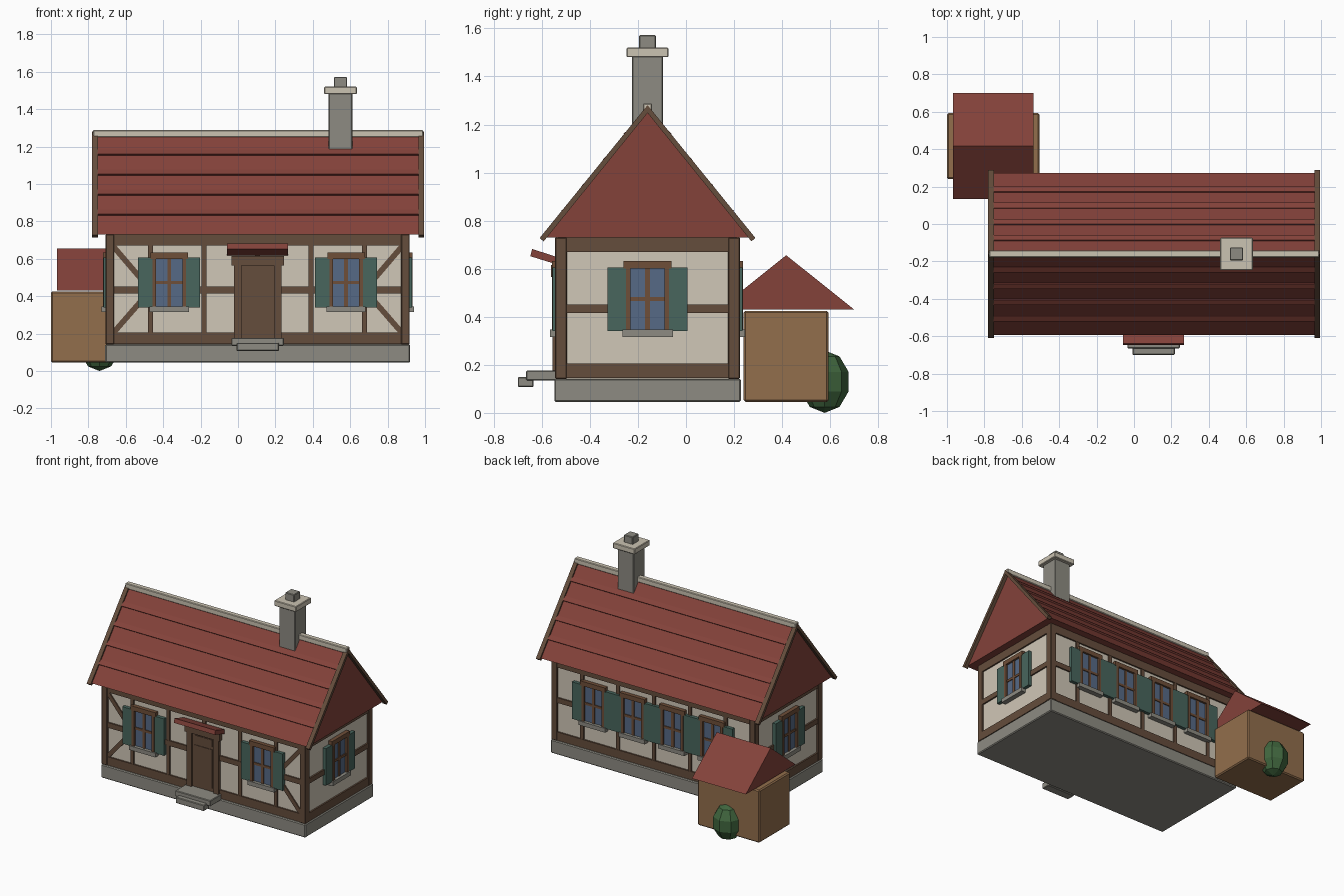
import bpy, bmesh, math
from mathutils import Vector, Matrix

if "Cube" in bpy.data.objects:
    bpy.data.objects.remove(bpy.data.objects["Cube"])


def material(name, rgb):
    m = bpy.data.materials.new(name)
    lin = [((c / 255 + 0.055) / 1.055) ** 2.4 for c in rgb]
    m.diffuse_color = (*lin, 1)
    m.use_nodes = True
    m.node_tree.nodes["Principled BSDF"].inputs["Base Color"].default_value = m.diffuse_color
    return m


RED = material("roof_red", (132, 66, 58))
PLASTER = material("plaster_cream", (208, 199, 183))
TRIM = material("pale_stone", (203, 195, 178))
TIMBER = material("dark_timber", (101, 77, 60))
FRAME = material("frame_brown", (110, 78, 56))
STONE = material("grey_stone", (141, 139, 130))
SHUTTER = material("shutter_green", (72, 102, 93))
GLASS = material("glass_blue", (86, 106, 134))
SHED = material("shed_wood", (146, 110, 76))
LEAF = material("leaf_green", (64, 102, 62))

CX, CY = 0.105, -0.16          # house centre
HX, HY = 0.80, 0.37            # half size of the plaster walls


def finish(name, bm, mat, bevel=0):
    bmesh.ops.recalc_face_normals(bm, faces=bm.faces)
    me = bpy.data.meshes.new(name)
    bm.to_mesh(me)
    bm.free()
    me.materials.append(mat)
    ob = bpy.data.objects.new(name, me)
    bpy.context.collection.objects.link(ob)
    if bevel:
        mod = ob.modifiers.new("soft_edge", 'BEVEL')
        mod.width, mod.segments = bevel, 1
    return ob


def add_prism(bm, pts, to3d, d0, d1):
    """Extrude a 2D outline between two depths, placed by to3d(u, z, d)."""
    a = [bm.verts.new(to3d(u, z, d0)) for u, z in pts]
    b = [bm.verts.new(to3d(u, z, d1)) for u, z in pts]
    bm.faces.new(a)
    bm.faces.new(b[::-1])
    for i in range(len(pts)):
        j = (i + 1) % len(pts)
        bm.faces.new((a[i], a[j], b[j], b[i]))


def rect(u0, u1, z0, z1):
    return [(u0, z0), (u1, z0), (u1, z1), (u0, z1)]


def along_x(u, z, d):
    return Vector((d, u, z))


def box(name, x0, x1, y0, y1, z0, z1, mat, bevel=0.004):
    bm = bmesh.new()
    add_prism(bm, rect(y0, y1, z0, z1), along_x, x0, x1)
    return finish(name, bm, mat, bevel)


# u runs along a wall from its centre, d runs outwards from the plaster
WALLS = {
    "front": lambda u, z, d: Vector((CX + u, CY - HY - d, z)),
    "back": lambda u, z, d: Vector((CX + u, CY + HY + d, z)),
    "right": lambda u, z, d: Vector((CX + HX + d, CY + u, z)),
    "left": lambda u, z, d: Vector((CX - HX - d, CY + u, z)),
}


def wall_part(name, wall, outlines, d, mat, d0=-0.01):
    bm = bmesh.new()
    for pts in outlines:
        add_prism(bm, pts, WALLS[wall], d0, d)
    return finish(f"{wall}_{name}", bm, mat)


def strip(p, q, w):
    p, q = Vector(p), Vector(q)
    n = (q - p).orthogonal().normalized() * w / 2
    return [tuple(v) for v in (p + n, q + n, q - n, p - n)]


# Foundation and plaster body
box("foundation", CX - 0.815, CX + 0.815, CY - 0.388, CY + 0.388, 0.045, 0.142, STONE, 0.006)
box("plaster_walls", CX - HX, CX + HX, CY - HY, CY + HY, 0.14, 0.735, PLASTER, 0)

# Corner posts
for sx in (-1, 1):
    for sy in (-1, 1):
        x, y = CX + sx * 0.79, CY + sy * 0.36
        box("corner_post", x - 0.023, x + 0.023, y - 0.025, y + 0.025, 0.142, 0.73, TIMBER)

# Rails, studs and diagonal braces
for wall in WALLS:
    h = HX if wall in ("front", "back") else HY
    rails = [rect(-h, h, *z) for z in ((0.145, 0.205), (0.415, 0.452), (0.67, 0.73))]
    wall_part("rails", wall, rails, 0.011, TIMBER)
for wall in ("front", "back"):
    studs = [rect(i * 0.286 - 0.013, i * 0.286 + 0.013, 0.2, 0.68) for i in range(-2, 3)]
    wall_part("studs", wall, studs, 0.009, TIMBER)
braces = []
for s in (-1, 1):
    braces += [strip((s * 0.775, z0), (s * 0.572, 0.433), 0.03) for z0 in (0.20, 0.67)]
wall_part("braces", "front", braces, 0.008, TIMBER)


# Windows with shutters
def window(wall, c):
    wall_part("window_glass", wall, [rect(c - 0.085, c + 0.085, 0.34, 0.61)], 0.013, GLASS)
    bars = [rect(c - 0.09, c - 0.07, 0.34, 0.605), rect(c + 0.07, c + 0.09, 0.34, 0.605),
            rect(c - 0.1, c + 0.1, 0.6, 0.633)]
    wall_part("window_frame", wall, bars, 0.028, FRAME)
    wall_part("window_mullions", wall, [rect(c - 0.01, c + 0.01, 0.34, 0.605),
              rect(c - 0.075, c + 0.075, 0.465, 0.482)], 0.019, FRAME)
    wall_part("window_sill", wall, [rect(c - 0.105, c + 0.105, 0.316, 0.346)], 0.036, STONE)
    wall_part("shutters", wall, [rect(c - 0.166, c - 0.09, 0.34, 0.606),
              rect(c + 0.09, c + 0.166, 0.34, 0.606)], 0.025, SHUTTER)


for u in (-0.473, 0.473):
    window("front", u)
for i in range(4):
    window("back", -0.473 + i * 0.3153)
window("left", 0)
window("right", 0)

# Door with frame, panels and lintel
wall_part("door_leaf", "front", [rect(-0.09, 0.09, 0.17, 0.57)], 0.012, TIMBER)
wall_part("door_panels", "front", [rect(-0.07, 0.07, 0.2, 0.48), rect(-0.07, 0.07, 0.5, 0.55)],
          0.016, TIMBER)
wall_part("door_posts", "front", [rect(s * 0.107 - 0.02, s * 0.107 + 0.02, 0.16, 0.57)
          for s in (-1, 1)], 0.026, TIMBER)
wall_part("door_lintel", "front", [rect(-0.14, 0.14, 0.565, 0.615)], 0.032, TIMBER)

# Tilted door canopy
bm = bmesh.new()
add_prism(bm, [(-0.535, 0.617), (-0.535, 0.648), (-0.64, 0.682), (-0.648, 0.652)],
          along_x, CX - 0.163, CX + 0.163)
finish("door_canopy", bm, RED)

# Door steps
box("upper_step", CX - 0.14, CX + 0.14, -0.665, -0.53, 0.135, 0.177, STONE)
box("lower_step", CX - 0.113, CX + 0.113, -0.70, -0.635, 0.107, 0.15, STONE)

# Main roof body
EAVE, RIDGE, HALF = 0.73, 1.265, 0.433
bm = bmesh.new()
add_prism(bm, [(CY - HALF, EAVE), (CY + HALF, EAVE), (CY, RIDGE)], along_x, -0.755, 0.97)
finish("main_roof", bm, RED)

# Raised tile courses and barge boards on both slopes
courses, boards = bmesh.new(), bmesh.new()
for s in (-1, 1):
    eave, top = Vector((CY + s * HALF, EAVE)), Vector((CY, RIDGE))
    slope = (eave - top).normalized()
    out = Vector((-slope.y * s, slope.x * s))
    for i in range(1, 5):
        p = top.lerp(eave, i / 5)
        a, b = p - slope * 0.028, p + slope * 0.006
        add_prism(courses, [a - out * 0.005, a + out * 0.006, b + out * 0.013, b - out * 0.005],
                  along_x, -0.75, 0.965)
    tip = eave + slope * 0.012
    for x0 in (-0.78, 0.964):
        add_prism(boards, [(CY, RIDGE - 0.017), (CY, RIDGE + 0.016),
                           tip + out * 0.011, tip - out * 0.011], along_x, x0, x0 + 0.031)
finish("tile_courses", courses, RED)
finish("barge_boards", boards, TIMBER)

# Ridge cap
box("ridge_cap", -0.775, 0.99, CY - 0.019, CY + 0.019, 1.25, 1.288, TRIM)

# Chimney
for name, r, z0, z1, mat in (("chimney_stack", 0.064, 1.1, 1.49, STONE),
                             ("chimney_cap", 0.087, 1.48, 1.52, TRIM),
                             ("chimney_pot", 0.035, 1.51, 1.572, STONE)):
    box(name, 0.548 - r, 0.548 + r, CY - r, CY + r, z0, z1, mat)

# Shed with gable roof
box("shed_body", -1.0, -0.505, 0.24, 0.593, 0.045, 0.425, SHED, 0.008)
bm = bmesh.new()
add_prism(bm, [(0.134, 0.43), (0.70, 0.43), (0.417, 0.656)], along_x, -0.967, -0.537)
finish("shed_roof", bm, RED)

# Faceted bush
bm = bmesh.new()
bmesh.ops.create_uvsphere(bm, u_segments=8, v_segments=5, radius=1)
bmesh.ops.transform(bm, verts=bm.verts,
                    matrix=Matrix.Translation((-0.74, 0.577, 0.13)) @ Matrix.Diagonal((0.105, 0.105, 0.13, 1)))
finish("bush", bm, LEAF)
